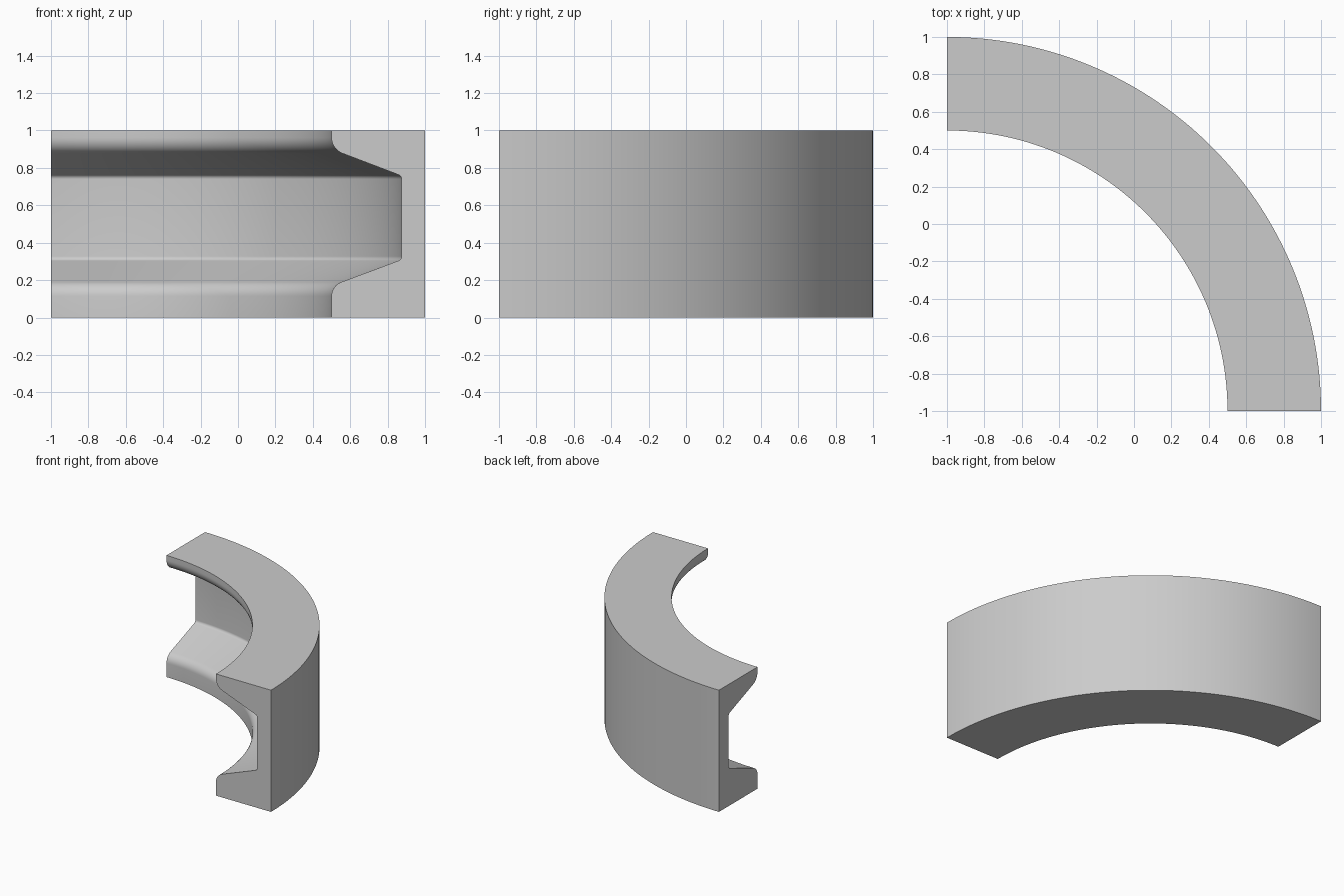
import bpy, bmesh, math
from mathutils import Vector

if "Cube" in bpy.data.objects:
    bpy.data.objects.remove(bpy.data.objects["Cube"])

SEGMENTS = 64
AXIS = Vector((-1, -1, 0))


def fillet(prev, corner, nxt, radius, steps=8):
    """Points of a round between two straight profile edges."""
    p, c, n = Vector(prev), Vector(corner), Vector(nxt)
    if radius == 0:
        return [c]
    u, v = (p - c).normalized(), (n - c).normalized()
    half = u.angle(v) / 2
    centre = c + (u + v).normalized() * (radius / math.sin(half))
    a, b = c + u * radius / math.tan(half) - centre, c + v * radius / math.tan(half) - centre
    total = a.angle(b)
    return [centre + (a * math.sin((1 - i / steps) * total) + b * math.sin(i / steps * total)) / math.sin(total)
            for i in range(steps + 1)]


# Channel cross-section: (radius from axis, height, corner round)
corners = [(1.5, 0, 0), (2, 0, 0), (2, 1, 0), (1.5, 1, 0),
           (1.5, 0.9, 0.09), (1.875, 0.757, 0.025),
           (1.875, 0.31, 0.025), (1.5, 0.17, 0.08)]
profile = []
for i, (r, z, rad) in enumerate(corners):
    profile += fillet(corners[i - 1][:2], (r, z), corners[(i + 1) % len(corners)][:2], rad)

# Sweep the section through a quarter turn
bm = bmesh.new()
rings = []
for i in range(SEGMENTS + 1):
    a = math.pi / 2 * i / SEGMENTS
    rings.append([bm.verts.new(AXIS + Vector((p.x * math.cos(a), p.x * math.sin(a), p.y)))
                  for p in profile])
n = len(profile)
for r0, r1 in zip(rings, rings[1:]):
    for j in range(n):
        k = (j + 1) % n
        bm.faces.new((r0[j], r0[k], r1[k], r1[j]))

# Flat end caps
bm.faces.new(rings[0])
bm.faces.new(rings[-1])
bmesh.ops.recalc_face_normals(bm, faces=bm.faces)

mesh = bpy.data.meshes.new("curved_channel")
bm.to_mesh(mesh)
bm.free()
channel = bpy.data.objects.new("curved_channel", mesh)
bpy.context.collection.objects.link(channel)
bpy.context.view_layer.objects.active = channel
channel.select_set(True)
bpy.ops.object.shade_smooth_by_angle(angle=math.radians(30))
